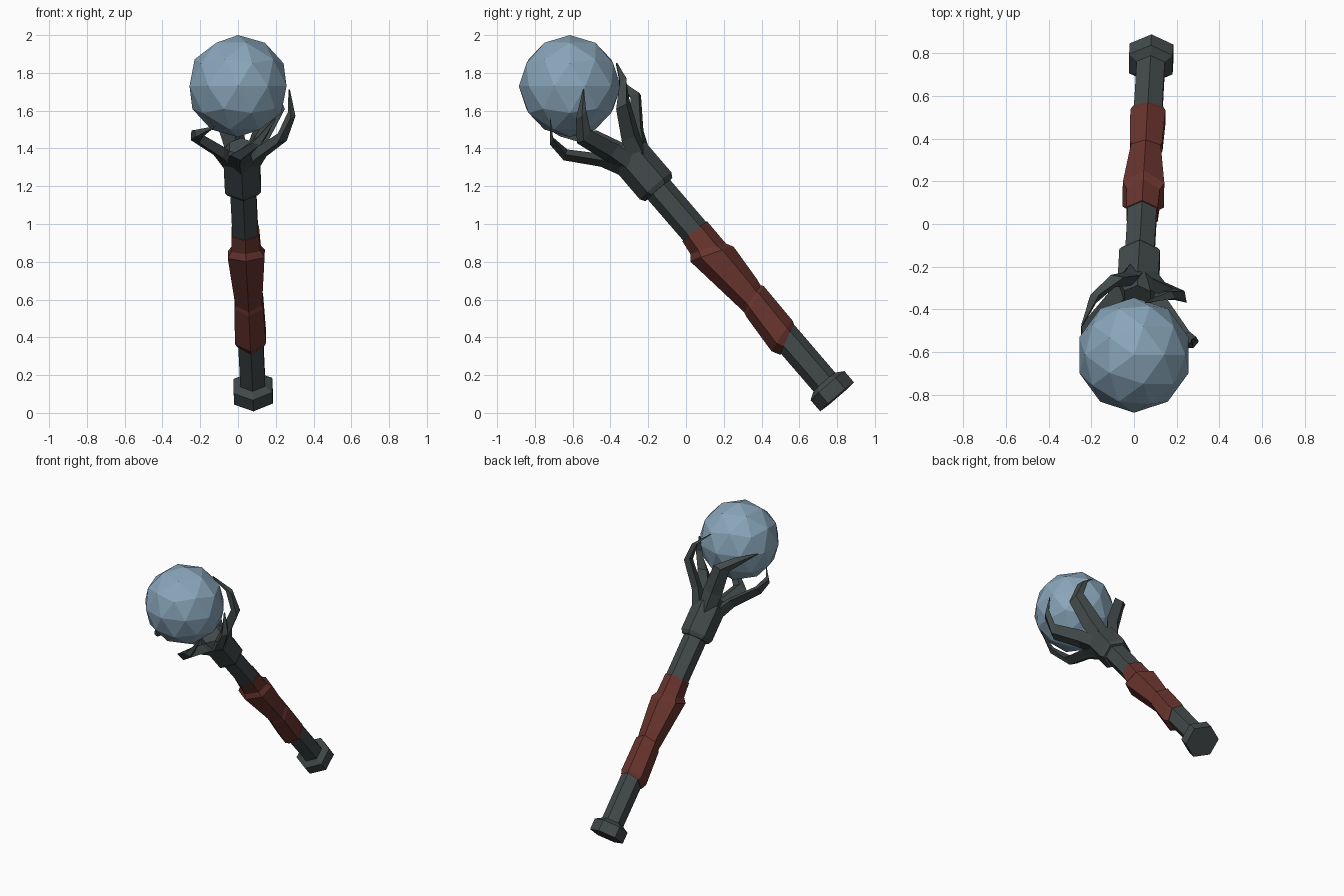
import bpy, bmesh, math
from mathutils import Vector

if "Cube" in bpy.data.objects:
    bpy.data.objects.remove(bpy.data.objects["Cube"])

# Scepter axis: from the pommel end to the orb centre
P0 = Vector((0.082, 0.80, 0.085))
ORB = Vector((0.0, -0.615, 1.73))
AX = (ORB - P0).normalized()
E1 = (Vector((1, 0, 0)) - AX * AX.x).normalized()   # sideways
E2 = AX.cross(E1)                                   # up and back


def pt(x, n, t):
    return P0 + E1 * x + E2 * n + AX * t


def material(name, rgb):
    m = bpy.data.materials.new(name)
    m.diffuse_color = (*rgb, 1)
    m.use_nodes = True
    m.node_tree.nodes["Principled BSDF"].inputs["Base Color"].default_value = m.diffuse_color
    return m


iron = material("dark iron", (0.055, 0.068, 0.068))
leather = material("red leather", (0.14, 0.034, 0.027))
glass = material("pale blue glass", (0.25, 0.38, 0.49))


def finish(bm, name, mat):
    bmesh.ops.recalc_face_normals(bm, faces=bm.faces)
    me = bpy.data.meshes.new(name)
    bm.to_mesh(me)
    bm.free()
    me.materials.append(mat)
    ob = bpy.data.objects.new(name, me)
    bpy.context.collection.objects.link(ob)
    return ob


def loft(name, rings, mat):
    """Skin a list of equal-length point rings and cap both ends."""
    bm = bmesh.new()
    loops = [[bm.verts.new(p) for p in ring] for ring in rings]
    k = len(loops[0])
    for a, b in zip(loops, loops[1:]):
        for i in range(k):
            j = (i + 1) % k
            bm.faces.new((a[i], a[j], b[j], b[i]))
    bm.faces.new(loops[0])
    bm.faces.new(loops[-1])
    return finish(bm, name, mat)


def hex_ring(t_up, n_up, t_low, n_low):
    """Six-sided ring, tilted and shifted by its upper and lower corners."""
    half, mid = (n_up - n_low) / 2, (n_up + n_low) / 2
    th, tm = (t_up - t_low) / 2, (t_up + t_low) / 2
    return [pt(half * math.sin(a), mid + half * math.cos(a), tm + th * math.cos(a))
            for a in (math.tau * i / 6 for i in range(6))]


def hex_lathe(name, profile, mat):
    return loft(name, [hex_ring(t, r, t, -r) for t, r in profile], mat)


# Metal handle parts
hex_lathe("pommel", [(0, 0.118), (0.078, 0.118), (0.105, 0.074)], iron)
hex_lathe("shaft", [(0.08, 0.076), (1.5, 0.079)], iron)
hex_lathe("collar", [(1.448, 0.094), (1.475, 0.110), (1.685, 0.110), (1.75, 0.07)], iron)

# Uneven leather grip with tilted wraps
grip = [(0.44, 0.078, 0.365, -0.083), (0.46, 0.084, 0.41, -0.106),
        (0.698, 0.088, 0.635, -0.088), (0.712, 0.078, 0.66, -0.081),
        (0.754, 0.085, 0.70, -0.085), (0.961, 0.103, 1.05, -0.122),
        (1.00, 0.083, 1.08, -0.096), (1.155, 0.084, 1.16, -0.084)]
loft("leather_grip", [hex_ring(*g) for g in grip], leather)

# Claws: each rises outward to an elbow, then swirls round the orb to a tip
# section: (t, radius, share of swirl, half width, half thickness)
sections = [(1.64, 0.055, 0, 0.055, 0.04), (1.76, 0.125, 0, 0.066, 0.03),
            (1.91, 0.255, 0.05, 0.055, 0.026), (2.01, 0.283, 0.5, 0.036, 0.020),
            (2.10, 0.272, 1.0, 0.004, 0.004)]
for k, (elbow, tip) in enumerate([(-30, 9), (34, 79), (113, 155), (200, 242), (268, 315)]):
    rings = []
    for t, rho, s, w, h in sections:
        a = math.radians(elbow + (tip - elbow) * s)
        rad, tan = (math.cos(a), math.sin(a)), (-math.sin(a), math.cos(a))
        rings.append([pt(rad[0] * (rho + dr) + tan[0] * dw,
                         rad[1] * (rho + dr) + tan[1] * dw, t - dr * 0.6)
                      for dr, dw in ((h, 0), (0, w), (-h, 0), (0, -w))])
    loft(f"claw_{k + 1}", rings, iron)

# Faceted orb
bm = bmesh.new()
bmesh.ops.create_icosphere(bm, subdivisions=2, radius=0.27)
orb = finish(bm, "orb", glass)
orb.location = ORB
